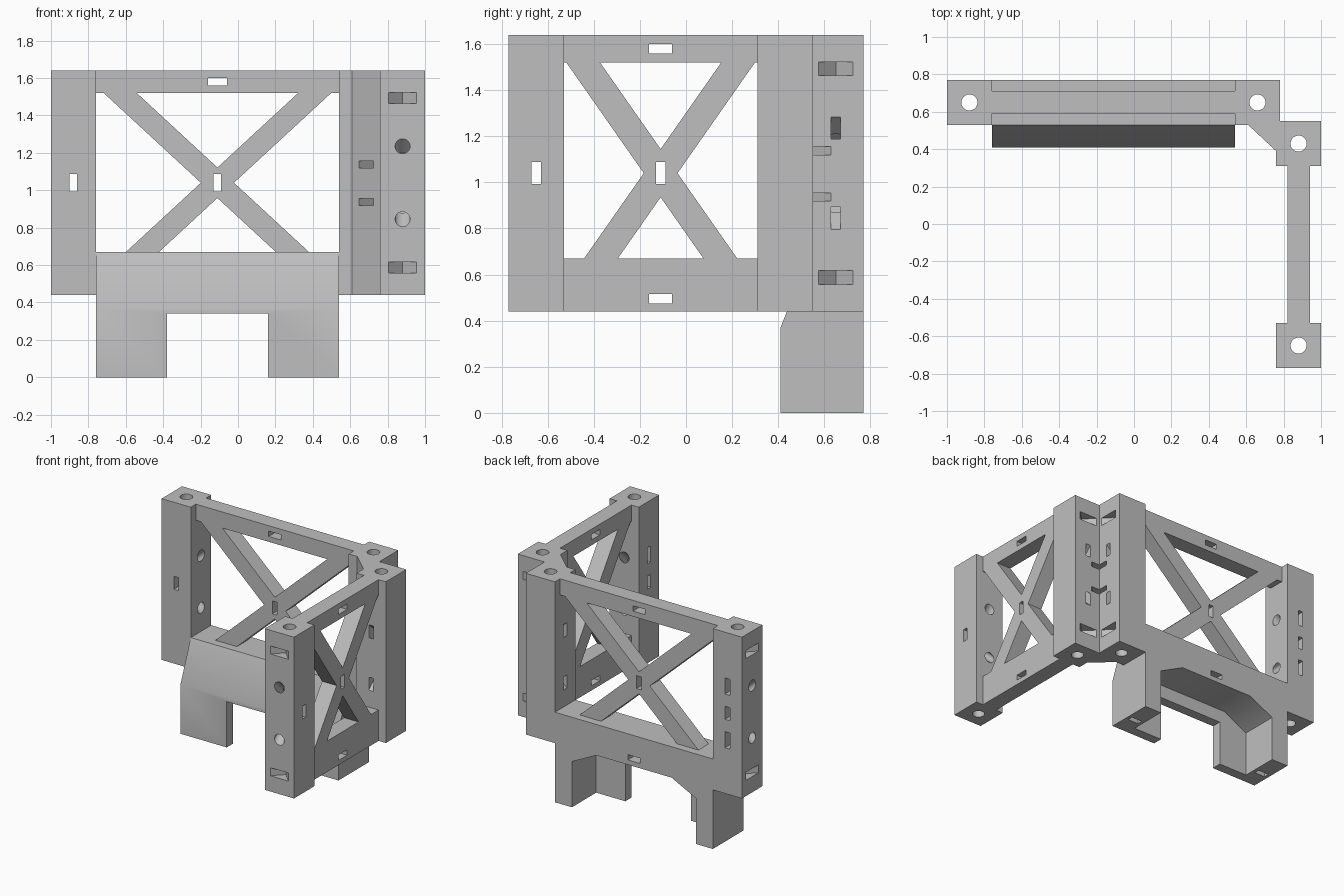
import bpy
import bmesh
import math

old = bpy.data.objects.get("Cube")
if old:
    bpy.data.objects.remove(old, do_unlink=True)

grey = bpy.data.materials.new("plain_grey")
grey.use_nodes = True
GREY = (0.52, 0.52, 0.52, 1)
grey.diffuse_color = GREY
grey.node_tree.nodes["Principled BSDF"].inputs["Base Color"].default_value = GREY

LOW, HIGH, MID = 0.44, 1.64, 1.04      # frame bottom, top and mid height
SILL, LINTEL = 0.67, 1.52              # window opening
HALF = 0.12                            # half width of a post
THIN = 0.06                            # half thickness of a panel


def prism(name, pts, axis, a, b, shear=0.0):
    """Extrude a 2D profile along an axis; shear lifts the far end."""
    bm = bmesh.new()
    rings = []
    for t, lift in ((a, 0.0), (b, shear)):
        ring = []
        for p, q in pts:
            co = {"x": (t, p, q), "y": (p, t, q), "z": (p, q, t)}[axis]
            ring.append(bm.verts.new((co[0], co[1], co[2] + lift)))
        rings.append(ring)
    n = len(pts)
    bm.faces.new(rings[0])
    bm.faces.new(rings[1])
    for i in range(n):
        j = (i + 1) % n
        bm.faces.new((rings[0][i], rings[0][j], rings[1][j], rings[1][i]))
    bmesh.ops.recalc_face_normals(bm, faces=bm.faces)
    mesh = bpy.data.meshes.new(name)
    bm.to_mesh(mesh)
    bm.free()
    mesh.materials.append(grey)
    ob = bpy.data.objects.new(name, mesh)
    bpy.context.collection.objects.link(ob)
    return ob


def rect(cx, cy, hw, hh):
    return [(cx - hw, cy - hh), (cx + hw, cy - hh), (cx + hw, cy + hh), (cx - hw, cy + hh)]


def circle(cx, cy, r, n=32):
    return [(cx + r * math.cos(math.tau * i / n), cy + r * math.sin(math.tau * i / n))
            for i in range(n)]


def combine(ob, tools, op="DIFFERENCE"):
    """Apply booleans and remove the tool objects."""
    for tool in tools:
        tool.hide_render = True
        mod = ob.modifiers.new("cut", "BOOLEAN")
        mod.operation, mod.solver, mod.object = op, "EXACT", tool
    bpy.context.view_layer.update()
    dg = bpy.context.evaluated_depsgraph_get()
    mesh = bpy.data.meshes.new_from_object(ob.evaluated_get(dg))
    ob.modifiers.clear()
    ob.data = mesh
    for tool in tools:
        bpy.data.objects.remove(tool, do_unlink=True)
    return ob


def finish(ob):
    bpy.ops.object.select_all(action="DESELECT")
    ob.select_set(True)
    bpy.context.view_layer.objects.active = ob
    bpy.ops.object.shade_smooth_by_angle(angle=math.radians(30))


def post(name, cx, cy, run, out, end_post):
    """Square post: bolt hole, bent side channels, V notches outside."""
    ob = prism(name, rect(cx, cy, HALF, HALF), "z", LOW, HIGH)
    along, across = (cx, cy) if run == "x" else (cy, cx)
    cuts = [prism("c", circle(cx, cy, 0.043), "z", LOW - 0.1, HIGH + 0.1)]
    for s in (-1, 1):
        z = MID + 0.2 * s
        shape = circle(across, z, 0.04) if end_post else rect(across, z, 0.02, 0.048)
        for face in (-1, 1):
            cuts.append(prism("c", shape, run, along + face * 0.125,
                              along - face * 0.003, -0.12 * s))
        # V notch on the outer face
        tip, mouth = along + out * 0.045, along + out * 0.13
        v = [(mouth, across - 0.085), (mouth, across + 0.085), (tip, across)]
        if run == "y":
            v = [(q, p) for p, q in v]
        zc = MID + 0.453 * s
        cuts.append(prism("c", v, "z", zc - 0.03, zc + 0.03))
    if end_post:
        # tie slot through the middle, nut pockets on one side
        other = "y" if run == "x" else "x"
        side = 1 if run == "x" else -1
        cuts.append(prism("c", rect(along, MID, 0.02, 0.048), other, across - 0.2, across + 0.2))
        for s in (-1, 1):
            cuts.append(prism("c", rect(along, MID + 0.2 * s, 0.02, 0.06), other,
                              across + side * 0.03, across + side * 0.2))
    return combine(ob, cuts)


def braces(name, c, half_span, axis, depth):
    """Crossed diagonal bars with a tie slot in the middle."""
    slope = (HIGH - MID) / half_span
    v = 0.06 * math.hypot(1, slope)
    bars = []
    for m in (slope, -slope):
        pts = [(c + (z - MID + k) / m, z) for z, k in
               ((SILL, -v), (SILL, v), (LINTEL, v), (LINTEL, -v))]
        bars.append(prism(name, pts, axis, depth - THIN, depth + THIN))
    ob = combine(bars[0], bars[1:], "UNION")
    return combine(ob, [prism("c", rect(c, MID, 0.02, 0.048), axis, depth - 0.2, depth + 0.2)])


def beam(name, c, half_span, axis, depth, z0, z1):
    ob = prism(name, rect(c, (z0 + z1) / 2, half_span, (z1 - z0) / 2),
               axis, depth - THIN, depth + THIN)
    slot_z = 1.58 if z0 > MID else 0.495
    return combine(ob, [prism("c", rect(c, slot_z, 0.05, 0.02), axis, depth - 0.2, depth + 0.2)])


def tie_slot(z):
    """Diagonal slot running through the inside corner."""
    d, w = 0.3, 0.037
    x, y = 0.685, 0.46
    return prism("c", [(x - d - w, y - d + w), (x - d + w, y - d - w),
                       (x + d + w, y + d - w), (x + d - w, y + d + w)], "z", z - 0.018, z + 0.018)


# Posts and the web that joins the two walls
parts = [post("back_left_end_post", -0.88, 0.65, "x", -1, True),
         post("front_end_post", 0.88, -0.65, "y", -1, True)]
corner = [post("back_corner_post", 0.66, 0.65, "x", 1, False),
          post("side_corner_post", 0.88, 0.43, "y", 1, False),
          prism("corner_web", [(0.61, 0.53), (0.76, 0.39), (0.76, 0.53)], "z", LOW, HIGH)]
for ob in corner:
    parts.append(combine(ob, [tie_slot(1.137), tie_slot(0.937)]))

# Back wall and side wall panels
parts += [braces("back_braces", -0.11, 0.65, "y", 0.65),
          beam("back_top_beam", -0.11, 0.65, "y", 0.65, LINTEL, HIGH),
          braces("side_braces", -0.11, 0.42, "x", 0.88),
          beam("side_top_beam", -0.11, 0.42, "x", 0.88, LINTEL, HIGH),
          beam("side_bottom_beam", -0.11, 0.42, "x", 0.88, LOW, SILL)]

# Hollow footed base with a sloping front
base = prism("footed_base", [(0.77, 0), (0.41, 0), (0.41, 0.37), (0.53, SILL), (0.77, SILL)],
             "x", -0.76, 0.54)
cavity = [(-0.62, -0.1), (0.40, -0.1), (0.40, 0.34), (0.20, 0.44), (-0.42, 0.44), (-0.62, 0.34)]
cuts = [prism("c", cavity, "y", 0.485, 0.9),
        prism("c", rect(-0.11, 0.12, 0.27, 0.22), "y", 0.3, 0.6),
        prism("c", rect(-0.11, 0.495, 0.05, 0.02), "y", 0.62, 0.9)]
for x in (-0.69, 0.47):
    cuts.append(prism("c", rect(x, 0.57, 0.045, 0.02), "z", -0.1, 0.1))
parts.append(combine(base, cuts))

for ob in parts:
    finish(ob)
